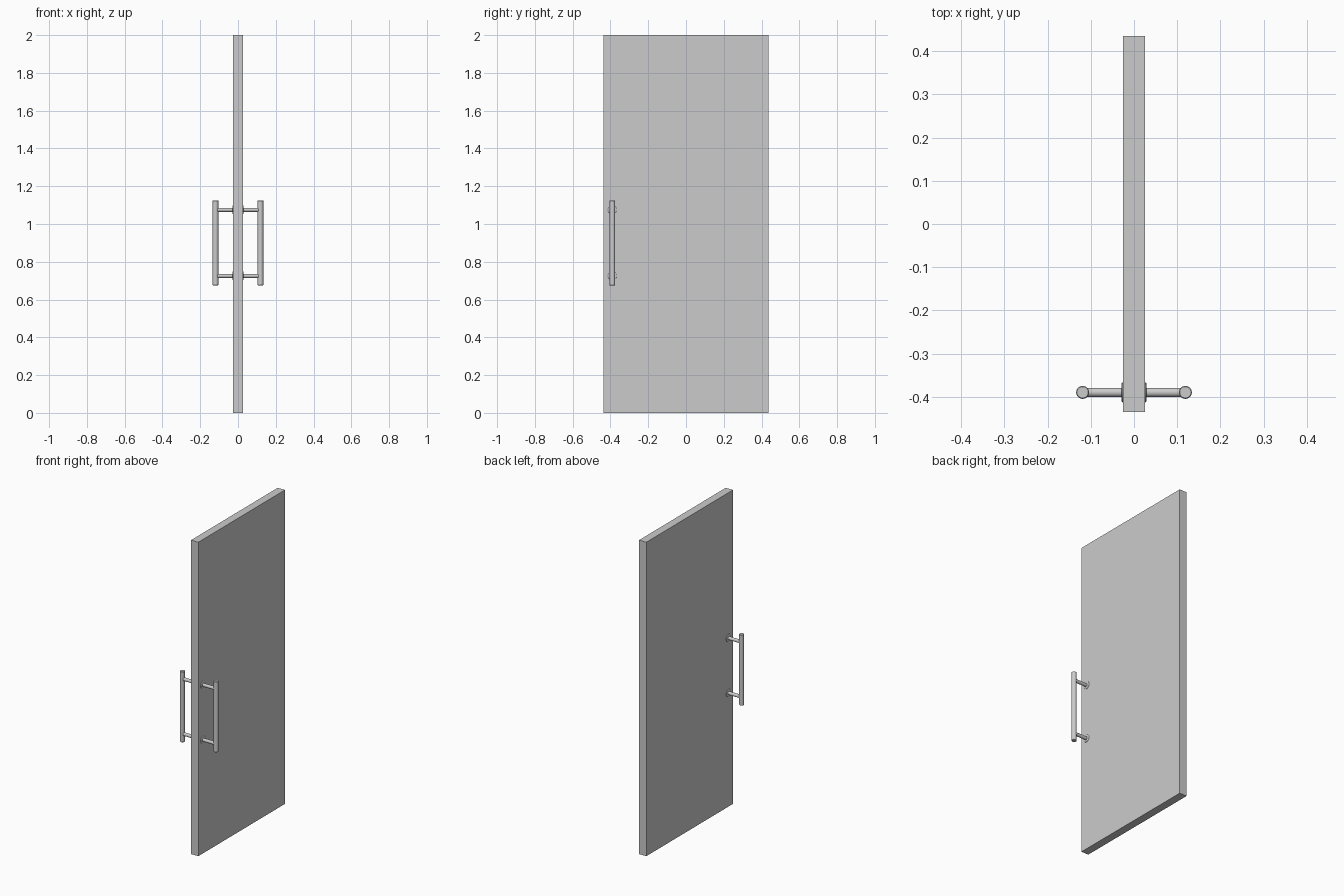
import bpy, bmesh, math
from mathutils import Matrix

if "Cube" in bpy.data.objects:
    bpy.data.objects.remove(bpy.data.objects["Cube"])

DOOR_X, HANDLE_X, HANDLE_Y = 0.0255, 0.119, -0.39


def lathe(name, profile, matrix, segments=32):
    """Spin a (radius, height) profile about local z; its ends close on the axis."""
    bm = bmesh.new()
    verts = [bm.verts.new((r, 0, h)) for r, h in profile]
    edges = [bm.edges.new(pair) for pair in zip(verts, verts[1:])]
    bmesh.ops.spin(bm, geom=verts + edges, cent=(0, 0, 0), axis=(0, 0, 1),
                   angle=math.tau, steps=segments)
    bmesh.ops.remove_doubles(bm, verts=bm.verts, dist=1e-5)
    bmesh.ops.recalc_face_normals(bm, faces=bm.faces)
    bm.transform(matrix)
    # keep outward normals on the mirrored side
    bmesh.ops.recalc_face_normals(bm, faces=bm.faces)
    mesh = bpy.data.meshes.new(name)
    bm.to_mesh(mesh)
    bm.free()
    obj = bpy.data.objects.new(name, mesh)
    bpy.context.collection.objects.link(obj)
    bpy.ops.object.select_all(action='DESELECT')
    obj.select_set(True)
    bpy.context.view_layer.objects.active = obj
    bpy.ops.object.shade_smooth_by_angle(angle=math.radians(35))
    return obj


# Door slab
bpy.ops.mesh.primitive_cube_add(size=1, location=(0, 0, 1))
door = bpy.context.object
door.name = "door_panel"
door.scale = (2 * DOOR_X, 0.872, 2)
bpy.ops.object.transform_apply(location=False, rotation=False, scale=True)

# Pull handles on both faces
for side, label in ((1, "right"), (-1, "left")):
    # Vertical grip with chamfered ends
    lathe(f"grip_{label}",
          [(0, 0.675), (0.013, 0.675), (0.015, 0.677),
           (0.015, 1.123), (0.013, 1.125), (0, 1.125)],
          Matrix.Translation((side * HANDLE_X, HANDLE_Y, 0)))
    for z, level in ((0.725, "lower"), (1.075, "upper")):
        outward = (Matrix.Translation((side * DOOR_X, HANDLE_Y, z))
                   @ Matrix.Rotation(side * math.pi / 2, 4, 'Y'))
        # Horizontal post from the door face into the grip
        lathe(f"post_{label}_{level}",
              [(0, -0.002), (0.0105, -0.002), (0.0105, HANDLE_X - DOOR_X),
               (0, HANDLE_X - DOOR_X)], outward)
        # Thin rounded mounting flange
        lathe(f"flange_{label}_{level}",
              [(0, -0.001), (0.023, -0.001), (0.023, 0.0015),
               (0.0215, 0.003), (0.018, 0.004), (0, 0.004)], outward)
